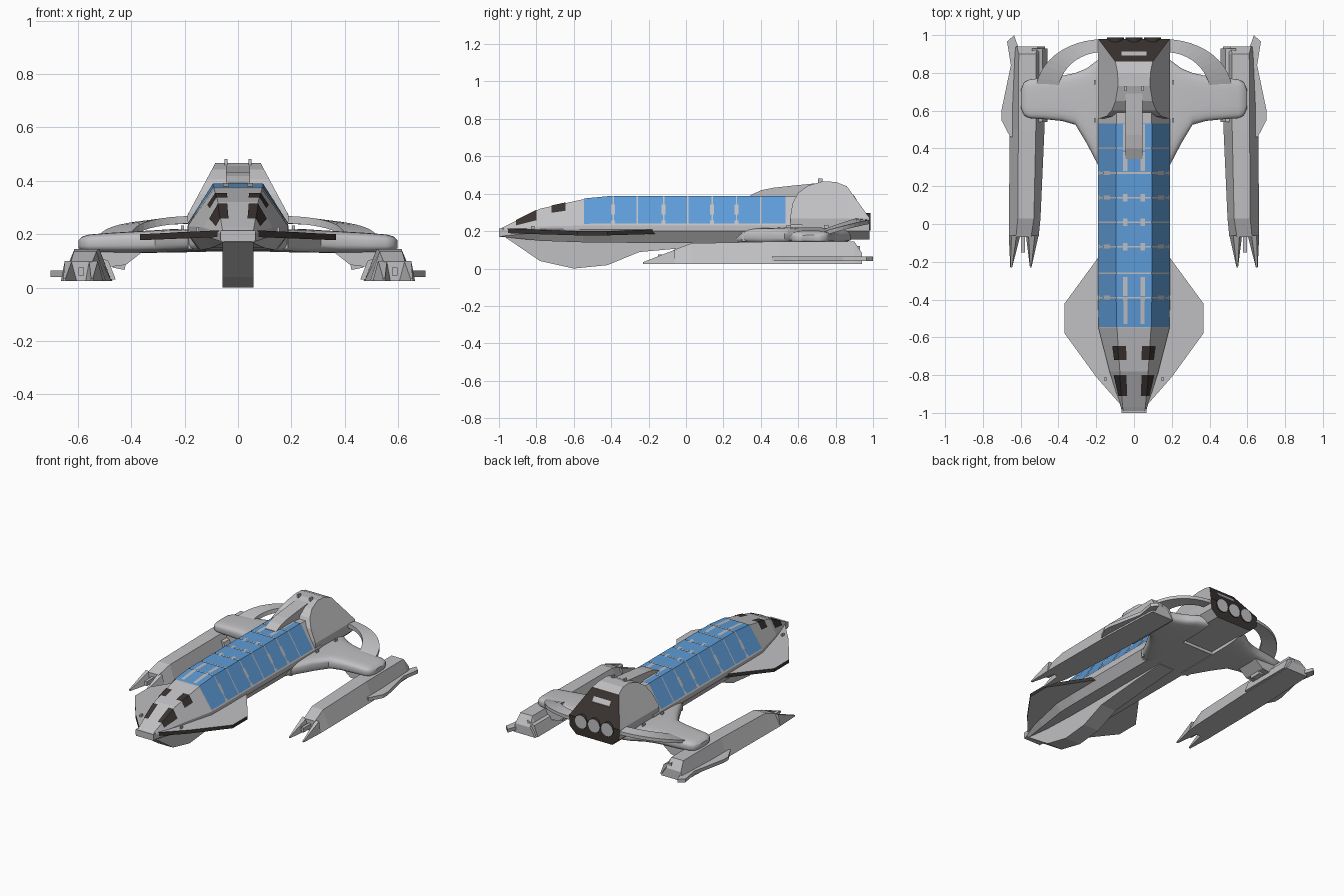
import bpy, bmesh, math

if "Cube" in bpy.data.objects:
    bpy.data.objects.remove(bpy.data.objects["Cube"])

def material(name, c):
    m = bpy.data.materials.new(name)
    m.diffuse_color = (*c, 1)
    m.use_nodes = True
    m.node_tree.nodes["Principled BSDF"].inputs["Base Color"].default_value = m.diffuse_color
    return m

GREY = material("hull grey", (0.53, 0.53, 0.545))
BLUE = material("panel blue", (0.11, 0.33, 0.68))
DARK = material("dark brown", (0.042, 0.034, 0.031))

def build(name, verts, faces, mats=(GREY,), mirror=False, fix=True, rule=None):
    me = bpy.data.meshes.new(name)
    me.from_pydata(verts, [], faces)
    bm = bmesh.new()
    bm.from_mesh(me)
    if fix:
        bmesh.ops.recalc_face_normals(bm, faces=bm.faces)
    bm.normal_update()
    for f in bm.faces:
        f.material_index = 1 if rule and rule(f) else 0
    bm.to_mesh(me)
    bm.free()
    for m in mats:
        me.materials.append(m)
    ob = bpy.data.objects.new(name, me)
    bpy.context.collection.objects.link(ob)
    if mirror:
        ob.modifiers.new("mirror", 'MIRROR')
    return ob

def loft(name, rings, **kw):
    n = len(rings[0])
    verts = [p for r in rings for p in r]
    faces = [(i*n + j, i*n + (j+1) % n, (i+1)*n + (j+1) % n, (i+1)*n + j)
             for i in range(len(rings) - 1) for j in range(n)]
    faces += [tuple(range(n)), tuple(range(len(verts) - n, len(verts)))]
    return build(name, verts, faces, **kw)

def prism(name, poly, axis, a, b, **kw):
    put = {'x': lambda p, t: (t, p[0], p[1]),
           'y': lambda p, t: (p[0], t, p[1]),
           'z': lambda p, t: (p[0], p[1], t)}[axis]
    return loft(name, [[put(p, t) for p in poly] for t in (a, b)], **kw)

def box(name, x0, x1, y0, y1, z0, z1, **kw):
    return prism(name, [(x0, y0), (x1, y0), (x1, y1), (x0, y1)], 'z', z0, z1, **kw)

def both_sides(half):
    return half + [(-x, y, z) for x, y, z in reversed(half)]

# Hull: y, top half width, top z, middle half width, middle z, bottom half width, bottom z
HULL = [(-1.0, .055, .208, .063, .200, .05, .172),
        (-.97, .060, .225, .070, .205, .055, .168),
        (-.78, .075, .320, .130, .225, .10, .148),
        (-.55, .090, .370, .188, .230, .14, .140),
        (-.40, .092, .385, .190, .230, .145, .138),
        (.62, .092, .385, .190, .230, .145, .135)]
loft("hull", [both_sides([(a, y, za), (m, y, zm), (m, y, zm - .03), (b, y, zb)])
              for y, a, za, m, zm, b, zb in HULL])

def surf(y, u, off):
    """Hull point: u 0-1 runs from centre to top edge, 1-2 down the side."""
    for s, e in zip(HULL, HULL[1:]):
        if y <= e[0]:
            break
    t = (y - s[0]) / (e[0] - s[0])
    a, za, m, zm = [s[i] + (e[i] - s[i]) * t for i in range(1, 5)]
    if u < 1:
        return (a*u, y, za + off)
    f = u - 1
    dx, dz = (.55, 1) if u == 1 else (.84, .54)
    return (a + (m - a)*f + dx*off, y, za + (zm - za)*f + dz*off)

def plates(name, patches, mat, off):
    verts, faces = [], []
    for ys, us in patches:
        base, n = len(verts), len(us)
        verts += [surf(y, u, off) for y in ys for u in us]
        faces += [(base + i*n + j, base + i*n + j + 1, base + (i+1)*n + j + 1, base + (i+1)*n + j)
                  for i in range(len(ys) - 1) for j in range(n - 1)]
    return build(name, verts, faces, mats=(mat,), mirror=True, fix=False)

# Blue panels, with grey strips over the joints
JOINTS = [-.55, -.39, -.26, -.12, .01, .14, .27, .40, .537]
plates("blue_panels", [((a + .004, b - .004), (0, 1, 1.95))
                       for a, b in zip(JOINTS, JOINTS[1:])], BLUE, .004)
strips = [((y - d, y + d), (.38, .62)) for y, d in
          [(-.46, .07), (-.33, .05), (-.12, .02), (.01, .02), (.14, .02), (.33, .05), (.46, .07)]]
plates("top_joint_strips", strips, GREY, .007)
gaps = []
for y in (-.39, -.12, .14, .27):
    gaps += [((y - .011, y + .011), (1.3, 1.65)), ((y - .011, y + .011), (1.85, 1.95))]
plates("side_joint_strips", gaps, GREY, .006)

# Cockpit windows
plates("windows", [((-.72, -.645), (.5, 1, 1.35)), ((-.91, -.80), (.55, 1, 1.62))], DARK, .004)
box("nose_lip", -.066, .066, -1, -.972, .178, .214)

# Keel under the nose
prism("keel", [(-.985, .18), (-.78, .04), (-.60, 0), (-.42, .018), (-.25, .088),
               (.05, .115), (.32, .132), (.32, .18)], 'x', -.058, .058)

# Front wings with dark edges
wing = [(.055, -.975), (.20, -.81), (.367, -.58), (.367, -.42), (.18, -.165), (.055, -.165)]
loft("front_wing", [[(x, y, .218 - .05*x) for x, y in wing], [(x, y, .192 - .04*x) for x, y in wing]],
     mats=(GREY, DARK), mirror=True, rule=lambda f: abs(f.normal.z) < .5)

# Engine block: y, top z; the sides lie on one sloping plane
PROFILE = [(.558, .28), (.57, .35), (.60, .405), (.65, .442), (.73, .466), (.80, .463), (.86, .440), (.98, .272)]
rings = []
for y, z in PROFILE:
    w = .085 + (.466 - z) * .105 / .196
    rings.append(both_sides([(w, y, z), (.190, y, .268), (.184, y, .20), (.135, y, .155)]))
loft("engine_block", rings, mats=(GREY, DARK), rule=lambda f: f.normal.y > .5)

def slope_z(y):
    return .440 - (y - .86) * 1.4

loft("engine_slot", [[(-.065, y, slope_z(y) + .003), (.065, y, slope_z(y) + .003),
                      (.065, y, slope_z(y) - .004), (-.065, y, slope_z(y) - .004)] for y in (.892, .912)])

# Three exhaust nozzles, grey ends and dark sides
for i, x in enumerate((-.098, 0, .098)):
    circle = [(x + .046*math.cos(k*math.pi/10), .25 + .046*math.sin(k*math.pi/10)) for k in range(20)]
    prism(f"exhaust_{i+1}", circle, 'y', .93, .987, mats=(GREY, DARK), rule=lambda f: f.normal.y < .5)

# Spine and small masts on top
prism("spine", [(.34, .37), (.345, .392), (.40, .418), (.47, .432), (.56, .442), (.69, .455), (.69, .37)],
      'x', -.045, .045)
box("mast", .039, .050, .705, .73, .45, .481, mirror=True)
for i, y in enumerate((.55, .75)):
    box(f"arm_stud_{i+1}", .203, .213, y - .012, y + .012, .20, .232, mirror=True)
box("nose_stud", .146, .156, -.83, -.81, .20, .226, mirror=True)

# Smooth rear arms: x, y range, z range
ARM = [(.12, .20, .89, .132, .215), (.19, .31, .87, .132, .218), (.25, .425, .825, .131, .219),
       (.31, .525, .80, .130, .215), (.38, .545, .785, .130, .211), (.48, .555, .775, .131, .205),
       (.555, .56, .765, .133, .199), (.582, .575, .75, .137, .192), (.597, .61, .715, .147, .178)]
def soft(v, p):
    return math.copysign(abs(v)**p, v)
rings = []
for x, y0, y1, z0, z1 in ARM:
    ring = []
    for k in range(24):
        a = 2*math.pi*(k + .5)/24
        ring.append((x, (y0+y1)/2 + (y1-y0)/2*soft(math.cos(a), .45),
                     (z0+z1)/2 + (z1-z0)/2*soft(math.sin(a), .6)))
    rings.append(ring)
arm = loft("rear_arm", rings, mirror=True)
bpy.ops.object.select_all(action='DESELECT')
arm.select_set(True)
bpy.context.view_layer.objects.active = arm
bpy.ops.object.shade_smooth_by_angle(angle=math.radians(40))

# Curved strut from the engine block to the arm
rings = []
for k in range(13):
    t = math.pi/2*k/12
    s, c = math.sin(t), math.cos(t)
    z = .268 - .03*t*t
    xo, yo, xi, yi = .165 + .355*s, .70 + .278*c, .165 + .235*s, .70 + .21*c
    rings.append([(xo, yo, z - .008), (xi, yi, z), (xi, yi, z - .028), (xo, yo, z - .030)])
loft("curved_strut", rings, mirror=True)

# Pods: y, bottom x range, top x range, top z
POD = [(-.07, .505, .663, .545, .625, .098), (.03, .495, .662, .530, .615, .135),
       (.50, .474, .658, .520, .612, .145), (.90, .470, .640, .520, .610, .145),
       (.94, .470, .635, .510, .620, .085)]
loft("pod", [[(a, y, .025), (b, y, .025), (d, y, z), (c, y, z)] for y, a, b, c, d, z in POD], mirror=True)

# Prongs at the front of each pod
for name, tip, root in (("inner_prong", (.543, .551), (.505, .572)), ("outer_prong", (.645, .655), (.602, .663))):
    loft(name, [[(a, y, .025), (b, y, .025), (b - sh*.7, y, z), (a + sh, y, z)]
                for y, (a, b), sh, z in ((-.23, tip, .001, .034), (-.06, root, .02, .10))], mirror=True)
box("pod_gun", .577, .597, -.15, -.05, .045, .075, mirror=True)

# Pod side fin and inner housing
prism("pod_fin", [(.60, .46), (.655, .46), (.702, .55), (.702, .60), (.652, .84), (.672, .965), (.635, 1.0),
                  (.60, .90)], 'z', .040, .063, mirror=True)
prism("pod_housing", [(.458, .03), (.54, .03), (.54, .12), (.485, .10)], 'y', .54, .93, mirror=True)

# Pylon joining arm and pod, with small feet
prism("pylon", [(.35, .14), (.42, .085), (.50, .075), (.54, .14)], 'y', .60, .76, mirror=True)
prism("pylon_foot", [(.42, .088), (.425, .066), (.47, .075), (.47, .09)], 'y', .64, .72, mirror=True)
# Lower fairing along the wing root
box("root_fairing", .0, .188, .30, .60, .145, .198, mirror=True)
